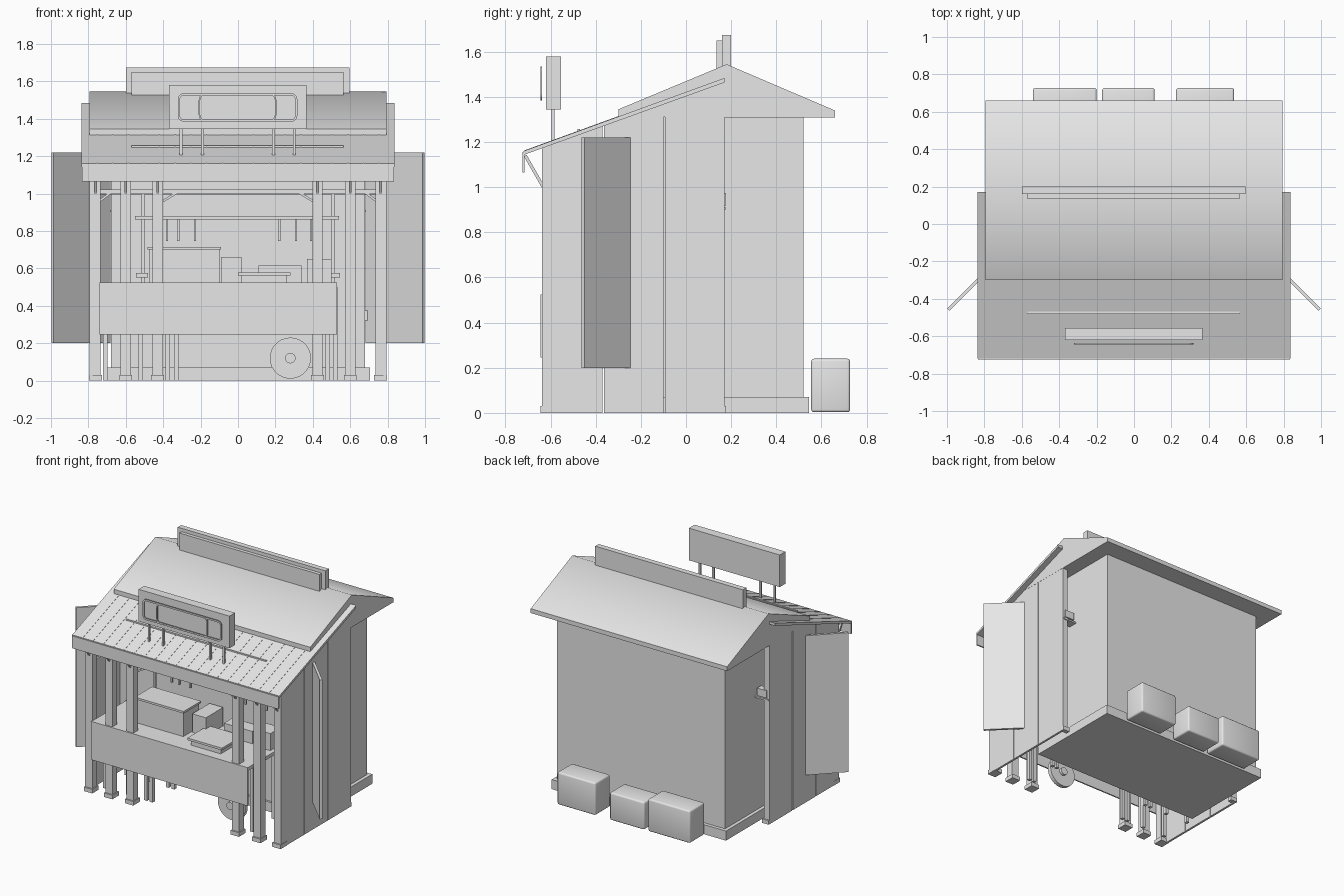
import bpy, bmesh, math
from mathutils import Vector

if "Cube" in bpy.data.objects:
    bpy.data.objects.remove(bpy.data.objects["Cube"])

grey = bpy.data.materials.new("light_grey")
grey.diffuse_color = (0.8, 0.8, 0.8, 1)
grey.use_nodes = True
grey.node_tree.nodes["Principled BSDF"].inputs["Base Color"].default_value = grey.diffuse_color


def finish(name, bm):
    bmesh.ops.recalc_face_normals(bm, faces=bm.faces)
    me = bpy.data.meshes.new(name)
    bm.to_mesh(me)
    bm.free()
    ob = bpy.data.objects.new(name, me)
    ob.data.materials.append(grey)
    bpy.context.collection.objects.link(ob)
    return ob


def box(name, x0, x1, y0, y1, z0, z1):
    bm = bmesh.new()
    bmesh.ops.create_cube(bm, size=1)
    for v in bm.verts:
        v.co = ((x0 + x1) / 2 + v.co.x * abs(x1 - x0),
                (y0 + y1) / 2 + v.co.y * (y1 - y0),
                (z0 + z1) / 2 + v.co.z * (z1 - z0))
    return finish(name, bm)


def prism(name, pts, x0, x1):
    """Extrude a (y, z) outline along x."""
    bm = bmesh.new()
    face = bm.faces.new([bm.verts.new((x0, y, z)) for y, z in pts])
    new = bmesh.ops.extrude_face_region(bm, geom=[face])["geom"]
    bmesh.ops.translate(bm, vec=(x1 - x0, 0, 0),
                        verts=[g for g in new if isinstance(g, bmesh.types.BMVert)])
    if not face.is_valid or len(bm.faces) < len(pts) + 2:
        bm.faces.new([v for v in bm.verts if abs(v.co.x - x0) < 1e-6])
    return finish(name, bm)


def smooth(ob, degrees):
    for p in ob.data.polygons:
        p.use_smooth = True
    ob.data.set_sharp_from_angle(angle=math.radians(degrees))


def bar(name, a, b, w):
    """Square bar between two points."""
    a, b = Vector(a), Vector(b)
    ob = box(name, -w / 2, w / 2, -w / 2, w / 2, 0, (b - a).length)
    ob.location = a
    ob.rotation_euler = (b - a).to_track_quat('Z', 'Y').to_euler()
    return ob


def rounded_ring(name, x0, x1, z0, z1, y, r, w):
    """Flat rounded rectangular frame facing the front."""
    bm = bmesh.new()
    loops = []
    for yy, off in ((y, 0), (y, w), (y + 0.008, w), (y + 0.008, 0)):
        loop = []
        for i, (cx, cz) in enumerate([(x1 - r, z1 - r), (x0 + r, z1 - r), (x0 + r, z0 + r), (x1 - r, z0 + r)]):
            for k in range(6):
                t = math.pi / 2 * (i + k / 5)
                loop.append(bm.verts.new((cx + (r - off) * math.cos(t), yy, cz + (r - off) * math.sin(t))))
        loops.append(loop)
    n = len(loops[0])
    for a, b in zip(loops, loops[1:] + loops[:1]):
        for i in range(n):
            bm.faces.new((a[i], a[(i + 1) % n], b[(i + 1) % n], b[i]))
    return finish(name, bm)


def canopy_z(y):
    return 1.16 + (y + 0.72) * 0.364


# Rear hut, plinth and gabled roof
box("hut", -0.68, 0.68, -0.19, 0.52, 0.0, 1.315)
box("plinth", -0.705, 0.705, -0.205, 0.545, 0.0, 0.07)
roof = prism("gable_roof", [(-0.30, 1.312), (-0.30, 1.345), (0.18, 1.545), (0.66, 1.34), (0.66, 1.308),
                            (0.17, 1.308)], -0.795, 0.795)
smooth(roof, 50)
box("ridge_board", -0.6, 0.595, 0.16, 0.20, 1.52, 1.675)
box("ridge_board_front", -0.57, 0.565, 0.135, 0.16, 1.50, 1.65)

# Sloping front canopy with low seams, batten and fascia
prism("canopy", [(-0.72, 1.143), (-0.72, 1.16), (0.17, canopy_z(0.17)), (0.17, canopy_z(0.17) - 0.02)],
      -0.838, 0.838)
for i in range(1, 20):
    x = -0.838 + i * 0.0838
    prism("canopy_seam", [(-0.718, 1.159), (-0.718, 1.1625), (-0.29, canopy_z(-0.29) + 0.002),
                          (-0.29, canopy_z(-0.29) - 0.002)], x - 0.003, x + 0.003)
box("canopy_batten", -0.57, 0.565, -0.481, -0.469, canopy_z(-0.475) - 0.005, canopy_z(-0.475) + 0.008)
box("fascia", -0.835, 0.835, -0.725, -0.715, 1.065, 1.155)

# Side walls, pivoting shutters and door catches
for s in (-1, 1):
    for y0, y1 in ((-0.637, -0.370), (-0.364, -0.1), (-0.094, 0.17)):
        ys = [y1] + ([-0.25] if y0 < -0.25 < y1 else []) + [y0]
        top = [(y, min(1.312, canopy_z(y) - 0.012)) for y in ys]
        prism("side_wall", [(y0, 0), (y1, 0)] + top, s * 0.778, s * 0.794)
    shutter = box("shutter", -0.215, 0.215, -0.009, 0.009, 0.2, 1.22)
    shutter.location = (s * 0.84, -0.305, 0)
    shutter.rotation_euler = (0, 0, -s * math.pi / 4)
    box("wall_end_foot", s * 0.74, s * 0.794, 0.145, 0.178, 0, 0.03)
    box("wall_end_post", s * 0.75, s * 0.78, 0.145, 0.17, 0.03, 1.31)
    box("door_catch", s * 0.70, s * 0.775, 0.13, 0.178, 0.92, 0.975)
    box("door_catch_plate", s * 0.68, s * 0.785, 0.11, 0.176, 0.90, 0.912)
box("shutter_handle", 0.667, 0.70, -0.17, -0.14, 0.32, 0.375)

# Front posts with feet and canopy braces
for x in (-0.762, -0.60, -0.43, 0.425, 0.60, 0.762):
    box("front_post", x - 0.028, x + 0.028, -0.635, -0.58, 0, 1.165)
    box("post_foot", x - 0.034, x + 0.034, -0.645, -0.57, 0, 0.03)
    bar("canopy_brace", (x, -0.632, 1.0), (x, -0.712, 1.14), 0.014)
box("front_beam", -0.75, 0.75, -0.59, -0.57, 0.998, 1.022)
for s in (-1, 1):
    for x in (0.40, 0.74):
        d = -0.10 if x < 0.5 else -0.08
        bar("knee_brace", (s * x, -0.58, 0.96), (s * (x + d), -0.58, 1.02), 0.012)

# Counter with legs and wheel
box("counter_front", -0.74, 0.53, -0.645, -0.635, 0.245, 0.525)
box("counter_top", -0.735, 0.53, -0.636, -0.20, 0.50, 0.525)
for y in (-0.52, -0.27):
    for x in (-0.71, -0.52, -0.375, -0.33, 0.48, 0.52):
        box("counter_leg", x - 0.012, x + 0.012, y - 0.012, y + 0.012, 0, 0.5)
for name, radius, depth in (("wheel", 0.11, 0.03), ("wheel_hub", 0.028, 0.07)):
    bm = bmesh.new()
    bmesh.ops.create_cone(bm, cap_ends=True, segments=28, radius1=radius, radius2=radius, depth=depth)
    wheel = finish(name, bm)
    wheel.location = (0.28, -0.46, 0.12)
    wheel.rotation_euler = (math.pi / 2, 0, 0)

# Goods on the counter
box("crate", -0.475, -0.10, -0.49, -0.31, 0.525, 0.70)
box("crate_lid", -0.485, -0.09, -0.50, -0.30, 0.70, 0.715)
box("small_box", -0.09, 0.02, -0.40, -0.20, 0.525, 0.66)
box("tray", 0.02, 0.26, -0.57, -0.36, 0.525, 0.565)
box("tray_rim", 0.0, 0.28, -0.585, -0.345, 0.562, 0.578)
box("long_box", 0.11, 0.34, -0.32, -0.22, 0.525, 0.615)
box("end_box", 0.37, 0.50, -0.34, -0.22, 0.525, 0.65)

# Rack and shelf with hanging hooks on the hut front
for s in (-1, 1):
    box("rack_post", s * 0.50, s * 0.515, -0.245, -0.23, 0.525, 1.0)
    box("rack_foot", s * 0.48, s * 0.545, -0.26, -0.20, 0.55, 0.575)
box("rack_beam", -0.74, 0.74, -0.245, -0.23, 0.995, 1.015)
box("back_shelf", -0.55, 0.54, -0.26, -0.19, 0.86, 0.88)
for x in (-0.38, -0.32, -0.23, 0.22, 0.31, 0.39):
    box("shelf_hook", x - 0.006, x + 0.006, -0.23, -0.218, 0.745, 0.86)

# Roof sign on four stems
box("sign", -0.37, 0.365, -0.62, -0.555, 1.345, 1.58)
for x in (-0.305, -0.19, 0.19, 0.30):
    box("sign_stem", x - 0.007, x + 0.007, -0.597, -0.583, 1.195, 1.35)
rounded_ring("sign_frame", -0.322, 0.317, 1.385, 1.535, -0.645, 0.03, 0.012)
rounded_ring("sign_inner_frame", -0.21, 0.205, 1.385, 1.535, -0.6455, 0.035, 0.008)

# Soft-edged bins behind the hut
for x0, x1, h in ((-0.54, -0.20, 0.24), (-0.17, 0.11, 0.205), (0.225, 0.535, 0.24)):
    b = box("rear_bin", x0, x1, 0.555, 0.727, 0.003, h)
    mod = b.modifiers.new("soft_edges", 'BEVEL')
    mod.width = 0.012
    mod.segments = 3
    for p in b.data.polygons:
        p.use_smooth = True
